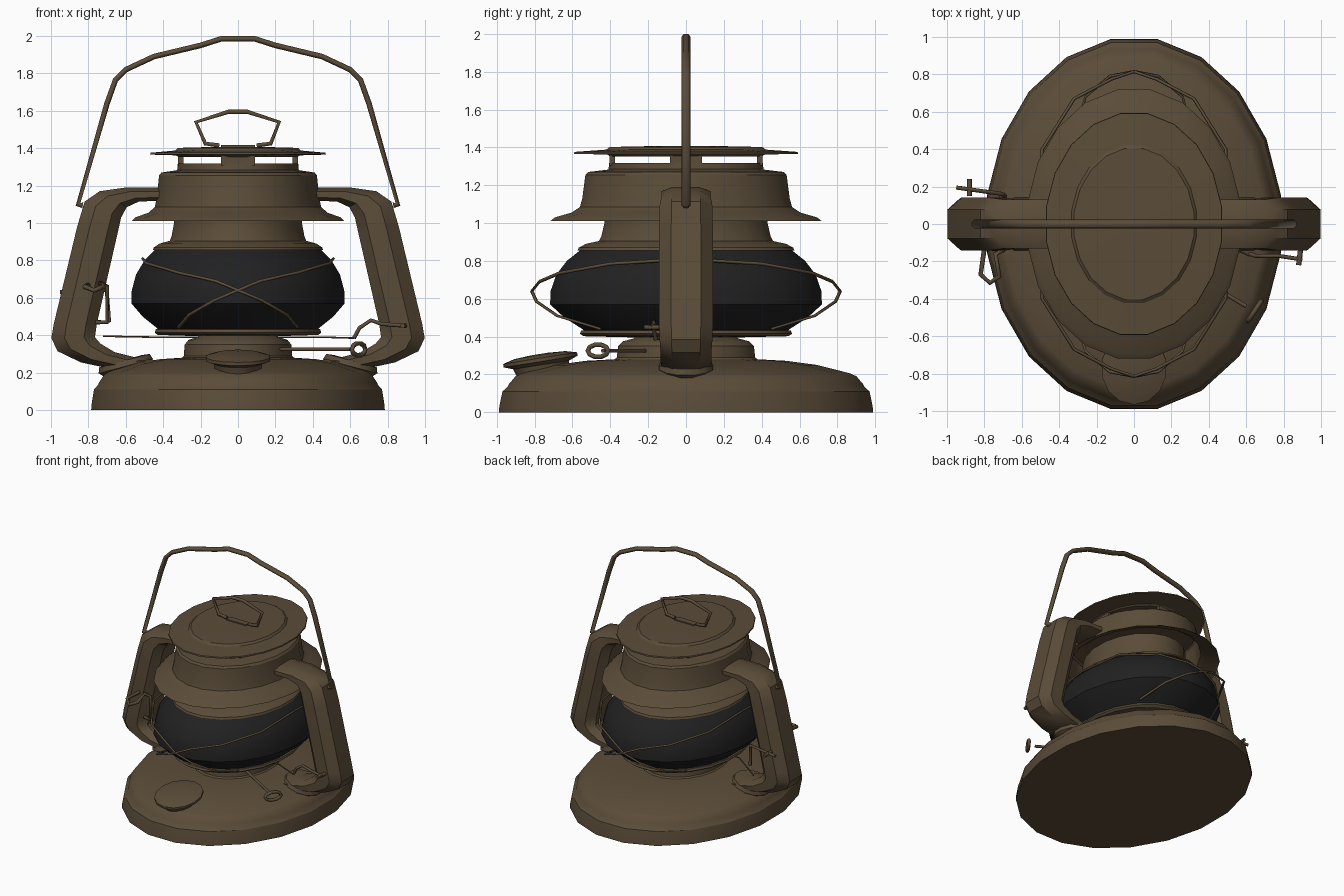
import bpy, bmesh, math
from mathutils import Vector

if "Cube" in bpy.data.objects:
    bpy.data.objects.remove(bpy.data.objects["Cube"])

SEG = 20          # sides of the oval body
K = 1.26          # depth / width ratio of the oval


def material(name, rgb):
    m = bpy.data.materials.new(name)
    m.diffuse_color = (*rgb, 1)
    m.use_nodes = True
    m.node_tree.nodes["Principled BSDF"].inputs["Base Color"].default_value = m.diffuse_color
    return m


BROWN = material("aged_brown_metal", (0.103, 0.072, 0.040))
BLACK = material("dark_glass", (0.0150, 0.0150, 0.0155))


def finish(name, bm, mat, angle=32):
    bmesh.ops.remove_doubles(bm, verts=bm.verts, dist=1e-5)
    bmesh.ops.recalc_face_normals(bm, faces=bm.faces)
    me = bpy.data.meshes.new(name)
    bm.to_mesh(me)
    bm.free()
    me.materials.append(mat)
    ob = bpy.data.objects.new(name, me)
    bpy.context.collection.objects.link(ob)
    bpy.ops.object.select_all(action='DESELECT')
    ob.select_set(True)
    bpy.context.view_layer.objects.active = ob
    bpy.ops.object.shade_smooth_by_angle(angle=math.radians(angle))
    return ob


def skin(bm, rings, cap=False):
    rings = [[bm.verts.new(p) for p in r] for r in rings]
    for a, b in zip(rings, rings[1:]):
        n = len(a)
        for i in range(n):
            j = (i + 1) % n
            bm.faces.new((a[i], a[j], b[j], b[i]))
    if cap:
        bm.faces.new(rings[0])
        bm.faces.new(rings[-1])


def oval(name, profile, mat=BROWN, k=K, cap=True, seg=SEG):
    """Oval turned part from (half width, z) pairs."""
    bm = bmesh.new()
    f = 1 / math.cos(math.pi / seg)
    ang = [2 * math.pi * (i + .5) / seg for i in range(seg)]
    skin(bm, [[(r * f * math.cos(a), r * f * k * math.sin(a), z) for a in ang]
              for r, z in profile], cap)
    return finish(name, bm, mat)


def rod(name, pts, radius, closed=False, sides=1):
    """Bent rod through the points."""
    cu = bpy.data.curves.new(name, 'CURVE')
    cu.dimensions = '3D'
    cu.bevel_depth = radius
    cu.bevel_resolution = sides
    cu.use_fill_caps = True
    sp = cu.splines.new('POLY')
    sp.points.add(len(pts) - 1)
    for p, co in zip(sp.points, pts):
        p.co = (*co, 1)
    sp.use_cyclic_u = closed
    cu.materials.append(BROWN)
    ob = bpy.data.objects.new(name, cu)
    bpy.context.collection.objects.link(ob)
    bpy.ops.object.select_all(action='DESELECT')
    ob.select_set(True)
    bpy.context.view_layer.objects.active = ob
    bpy.ops.object.convert(target='MESH')
    return bpy.context.view_layer.objects.active


def box(name, center, size):
    bm = bmesh.new()
    bmesh.ops.create_cube(bm, size=1)
    bmesh.ops.scale(bm, vec=size, verts=bm.verts)
    bmesh.ops.translate(bm, vec=center, verts=bm.verts)
    return finish(name, bm, BROWN)


# Oval body, bottom to top
oval("fuel_tank", [(.785, 0), (.783, .03), (.77, .11), (.748, .135), (.742, .15),
                   (.715, .19), (.69, .205), (.55, .25), (.42, .272), (.3, .28)])
oval("burner", [(.31, .27), (.29, .29), (.285, .35), (.265, .375), (.22, .39), (.2, .41)])
oval("globe_plate", [(.2, .395), (.43, .402), (.445, .415), (.44, .432), (.40, .438)])
oval("glass_globe", [(.42, .425), (.435, .44), (.51, .50), (.57, .57), (.568, .64),
                     (.545, .725), (.50, .80), (.43, .87)], BLACK)
oval("collar", [(.40, .86), (.455, .855), (.45, .87), (.42, .89), (.365, .905),
                (.355, .93), (.342, 1.0), (.342, 1.1)])
oval("hood", [(.57, 1.01), (.55, 1.03), (.48, 1.055), (.445, 1.085), (.435, 1.13),
              (.422, 1.255), (.41, 1.27), (.31, 1.285)], cap=False)
oval("vent_ring", [(.34, 1.275), (.325, 1.285), (.322, 1.318), (.29, 1.318)])
oval("lid", [(.32, 1.353), (.33, 1.362), (.47, 1.366), (.468, 1.376),
             (.335, 1.388), (.32, 1.402), (.1, 1.408)])
for s in (-1, 1):
    box("vent_post_side", (s * .307, 0, 1.335), (.03, .17, .06))
    box("vent_post_front", (0, s * .39, 1.335), (.18, .03, .06))

# Side air tubes: outer point, inner point, half depth
sections = [((.40, 1.19), (.40, 1.12), .13), ((.60, 1.19), (.53, 1.115), .13),
            ((.74, 1.17), (.595, 1.085), .13), ((.82, 1.115), (.625, 1.03), .14),
            ((.86, .98), (.645, .94), .142), ((.985, .46), (.755, .46), .142),
            ((.998, .385), (.765, .39), .14), ((.965, .315), (.735, .355), .135),
            ((.84, .255), (.66, .31), .135), ((.70, .225), (.54, .28), .13),
            ((.52, .22), (.42, .265), .12)]
cross = [(0, -.55), (0, .55), (.3, 1), (.75, 1), (1, .6), (1, -.6), (.75, -1), (.3, -1)]
for s in (-1, 1):
    bm = bmesh.new()
    skin(bm, [[(s * (o[0] + (i[0] - o[0]) * t), h * v, o[1] + (i[1] - o[1]) * t)
               for t, v in cross] for o, i, h in sections], True)
    finish("air_tube", bm, BROWN)
    foot = oval("tube_foot", [(.13, -.02), (.15, 0), (.14, .03), (.1, .035)], k=.95, seg=12)
    foot.location = (s * .60, 0, .235)
    foot.rotation_euler.y = s * math.radians(15)

# Carrying handle
half = [(.09, 1.985), (.20, 1.95), (.45, 1.89), (.60, 1.82), (.655, 1.765),
        (.70, 1.64), (.855, 1.10), (.83, 1.095)]
bail = rod("carry_handle", [(-x, 0, z) for x, z in reversed(half)] +
           [(x, 0, z) for x, z in half], .017)
bail.scale.y = 1.4

# Lifting loop on the lid
rod("lid_loop", [(-.10, 0, 1.415), (-.175, 0, 1.425), (-.225, 0, 1.54), (-.05, 0, 1.595),
                 (.05, 0, 1.595), (.22, 0, 1.54), (.175, 0, 1.425), (.10, 0, 1.415)], .013)
box("loop_plate", (0, 0, 1.41), (.18, .05, .014))

# Crossed guard wires in front of and behind the globe
guard = [(-.51, 0, .81), (-.49, .40, .785), (-.32, .67, .735), (-.12, .775, .69),
         (0, .815, .64), (.13, .79, .585), (.26, .68, .51), (.32, .45, .44)]
for sy in (-1, 1):
    for sx in (-1, 1):
        rod("guard_wire", [(sx * x, sy * y, z) for x, y, z in guard], .009, sides=0)

# Filler cap at the front of the tank
cap = oval("filler_cap", [(.12, -.07), (.13, -.03), (.172, -.012), (.172, .006),
                          (.12, .022), (.04, .028)], k=1.12, seg=14)
cap.location = (0, -.77, .28)
cap.rotation_euler.x = math.radians(9)

# Wick key: shaft and ring
rod("wick_shaft", [(.2, -.2, .325), (.60, -.44, .325)], .011)
c, d = Vector((.645, -.465, .325)), Vector((.55, .83, 0))
rod("wick_ring", [c + d * .065 * math.cos(a) + Vector((0, 0, .033 * math.sin(a)))
                  for a in (math.tau * i / 10 for i in range(10))], .013, closed=True)

# Globe lifting wire and levers on the tubes
rod("lift_wire", [(-.72, .15, .395), (-.45, -.05, .39), (.45, -.1, .39), (.62, -.17, .385)], .005)
rod("right_lever", [(.62, -.16, .385), (.65, -.17, .44), (.71, -.17, .48), (.77, -.17, .46),
                    (.90, -.19, .45)], .011)
rod("right_lever_grip", [(.88, -.22, .45), (.89, -.14, .45)], .014)
rod("left_lever", [(-.80, -.13, .67), (-.82, -.27, .66), (-.77, -.315, .64), (-.72, -.28, .66),
                   (-.74, -.16, .68), (-.70, -.14, .66), (-.70, -.14, .47), (-.76, -.13, .47)], .013)
rod("rear_lever", [(-.69, .15, .47), (-.70, .16, .64), (-.95, .195, .63)], .012)
rod("rear_lever_grip", [(-.88, .15, .63), (-.88, .24, .63)], .013)
